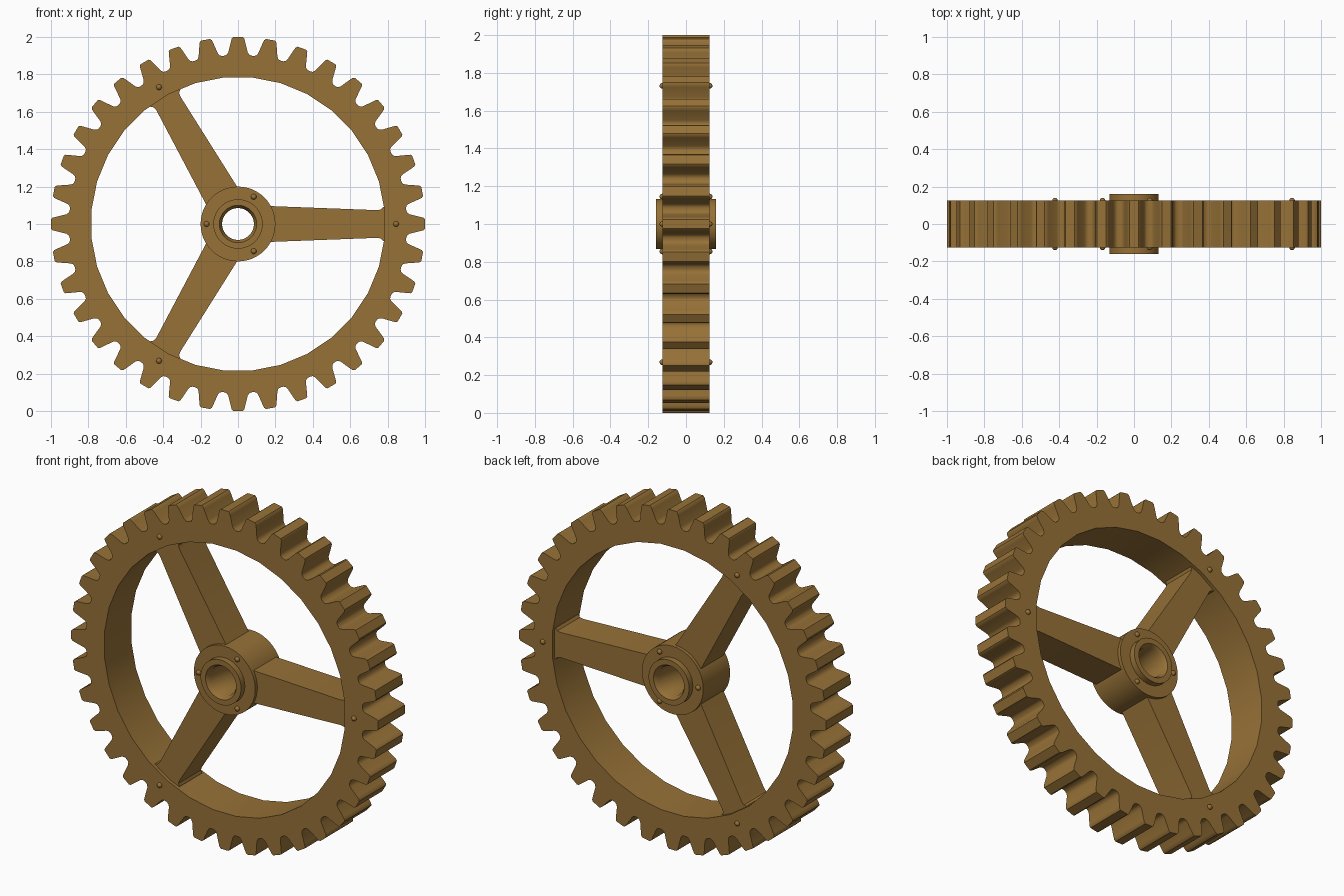
import bpy, bmesh
from math import sin, cos, pi, radians
from mathutils import Matrix, Vector

cube = bpy.data.objects.get("Cube")
if cube:
    bpy.data.objects.remove(cube)

CENTRE = Vector((0, 0, 1))
HALF = 0.125          # half the rim thickness
TEETH = 36

brass = bpy.data.materials.new("aged_brass")
brass.use_nodes = True
brass.diffuse_color = (0.305, 0.165, 0.038, 1)
brass.node_tree.nodes["Principled BSDF"].inputs["Base Color"].default_value = brass.diffuse_color


def finish(bm, name, angle=35):
    """Turn a bmesh into a shaded object at the wheel centre."""
    bmesh.ops.recalc_face_normals(bm, faces=bm.faces)
    mesh = bpy.data.meshes.new(name)
    bm.to_mesh(mesh)
    bm.free()
    mesh.materials.append(brass)
    obj = bpy.data.objects.new(name, mesh)
    obj.location = CENTRE
    bpy.context.collection.objects.link(obj)
    bpy.ops.object.select_all(action='DESELECT')
    obj.select_set(True)
    bpy.context.view_layer.objects.active = obj
    bpy.ops.object.shade_smooth_by_angle(angle=radians(angle))
    return obj


def plate(name, outlines, half):
    """Fill closed x-z outlines (the later ones are holes) and extrude along y."""
    bm = bmesh.new()
    edges = []
    for outline in outlines:
        verts = [bm.verts.new((x, -half, z)) for x, z in outline]
        edges += [bm.edges.new((a, b)) for a, b in zip(verts, verts[1:] + verts[:1])]
    bmesh.ops.triangle_fill(bm, edges=edges, use_beauty=True, normal=(0, -1, 0))
    new = bmesh.ops.extrude_face_region(bm, geom=bm.faces[:])["geom"]
    moved = [v for v in new if isinstance(v, bmesh.types.BMVert)]
    bmesh.ops.translate(bm, verts=moved, vec=(0, 2 * half, 0))
    return finish(bm, name)


def lathe(name, profile, steps):
    """Spin a closed (radius, y) profile around the axle."""
    bm = bmesh.new()
    verts = [bm.verts.new((r, y, 0)) for r, y in profile]
    edges = [bm.edges.new((a, b)) for a, b in zip(verts, verts[1:] + verts[:1])]
    bmesh.ops.spin(bm, geom=verts + edges, cent=(0, 0, 0), axis=(0, 1, 0),
                   angle=2 * pi, steps=steps)
    bmesh.ops.remove_doubles(bm, verts=bm.verts, dist=1e-4)
    return finish(bm, name)


def turn(points, angle):
    c, s = cos(angle), sin(angle)
    return [(x * c - z * s, x * s + z * c) for x, z in points]


# Toothed rim: one rounded tooth repeated around the outside
half_tooth = [(0.900, 0.070), (0.905, 0.060), (0.918, 0.052),
              (0.978, 0.037), (0.992, 0.033), (1.0, 0.025)]
tooth = [(r, -w) for r, w in half_tooth] + half_tooth[::-1]
teeth = []
for i in range(TEETH):
    teeth += turn(tooth, 2 * pi * i / TEETH)
opening = [(0.787 * cos(a), 0.787 * sin(a))
           for a in (2 * pi * (i + 0.5) / 32 for i in range(32))]
plate("toothed_rim", [teeth, opening], HALF)

# Tapered spokes with a small flare where they meet the rim
side = [(0.14, 0.097), (0.745, 0.074), (0.765, 0.078), (0.776, 0.092), (0.80, 0.092)]
spoke = side + [(x, -z) for x, z in side[::-1]]
for i in range(3):
    plate(f"spoke_{i + 1}", [turn(spoke, 2 * pi * i / 3)], 0.105)

# Hub with raised collars and a chamfered bore
front = [(0.085, -0.135), (0.1, -0.16), (0.132, -0.16), (0.132, -HALF), (0.2, -HALF)]
lathe("hub", front + [(r, -y) for r, y in front[::-1]], 48)


# Round-headed rivets on both faces
def rivets(name, radius, start):
    bm = bmesh.new()
    for i in range(3):
        a = start + 2 * pi * i / 3
        for y in (-HALF, HALF):
            place = Matrix.Translation((radius * cos(a), y, radius * sin(a)))
            bmesh.ops.create_uvsphere(bm, u_segments=12, v_segments=8,
                                      radius=0.015, matrix=place)
    return finish(bm, name, 60)


rivets("rim_rivets", 0.845, 0)
rivets("hub_rivets", 0.168, pi / 3)
